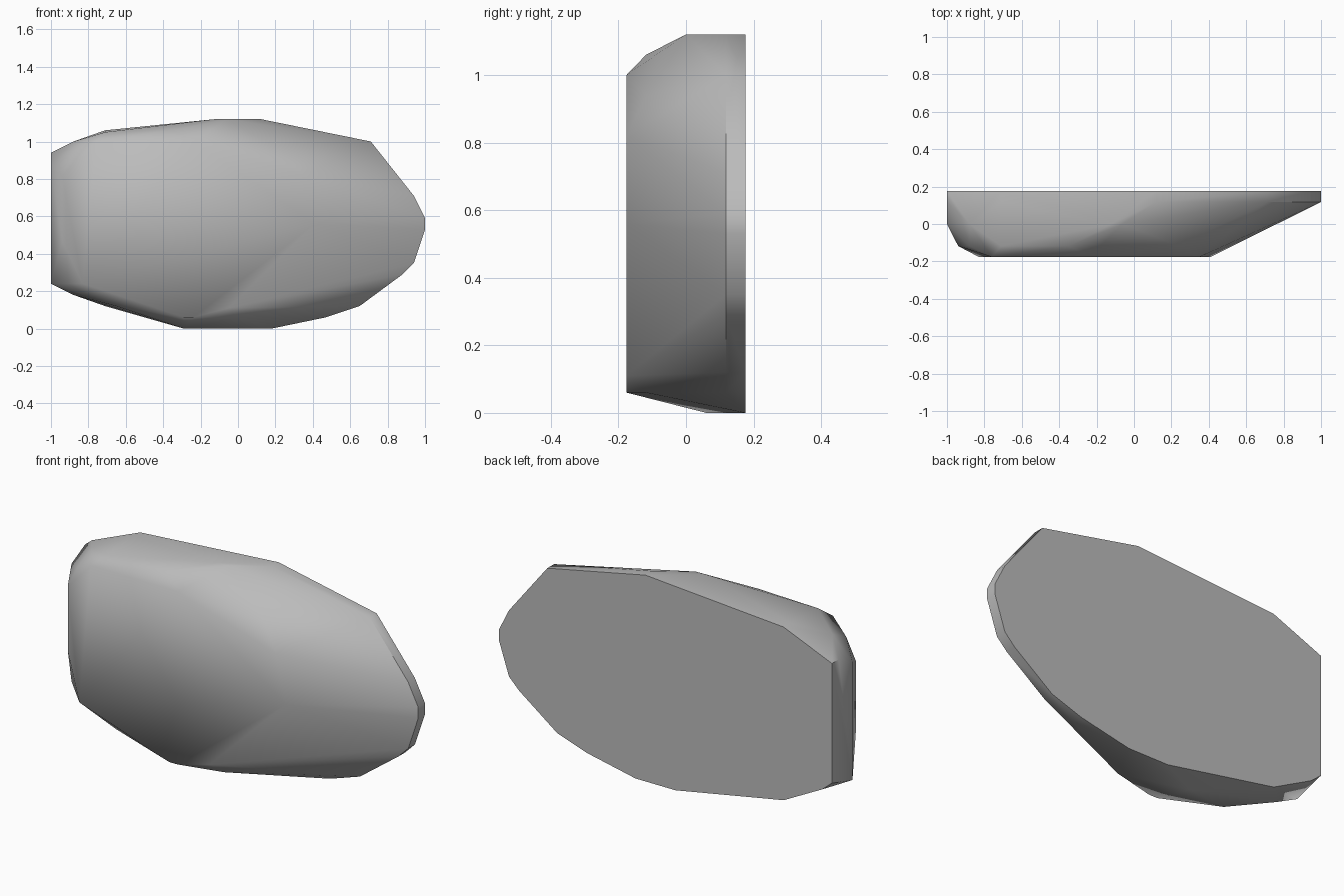
import bpy, bmesh, math

cube = bpy.data.objects.get("Cube")
if cube:
    bpy.data.objects.remove(cube, do_unlink=True)

BACK, RIM, FRONT, BEVEL = 0.176, 0.118, -0.176, -0.118

# Outline (x, z) of the flat back
back = [(-1, .94), (-.71, 1.06), (.12, 1.12), (.71, 1), (.94, .71), (1, .59), (1, .53),
        (.94, .35), (.88, .29), (.65, .12), (.47, .06), (.18, 0), (-.06, 0),
        (-.71, .12), (-.94, .24), (-1, .29)]
# Outline of the flat front
front = [(-.76, 1), (-.24, 1), (.35, .82), (.41, .56), (-.05, .11), (-.24, .06),
         (-.29, .06), (-.83, .24)]
# Chipped corners between front and sides
bevel = [(-.35, 1.06), (-.71, 1.05), (-.88, .94), (-.94, .82), (-.94, .47),
         (-.65, .12), (0, .06), (.24, .94)]
# Widest points of the shoulders
middle = [(-.88, 1), (-.12, 1.12), (-.06, 1.12), (-1, .88), (-1, .24), (-.88, .18)]

points = [(x, BACK, z) for x, z in back]
points += [(x, RIM, z) for x, z in back if x > .3 or z > .9]
points += [(x, FRONT, z) for x, z in front]
points += [(x, BEVEL, z) for x, z in bevel]
points += [(x, 0, z) for x, z in middle]
points.append((-.29, .06, 0))

# Rock: faceted solid wrapped around the outlines
bm = bmesh.new()
for p in points:
    bm.verts.new(p)
hull = bmesh.ops.convex_hull(bm, input=bm.verts[:])
loose = [v for v in bm.verts if not v.link_faces]
bmesh.ops.delete(bm, geom=loose, context='VERTS')
bmesh.ops.dissolve_limit(bm, angle_limit=math.radians(1), verts=bm.verts[:], edges=bm.edges[:])
bmesh.ops.recalc_face_normals(bm, faces=bm.faces[:])
mesh = bpy.data.meshes.new("rock")
bm.to_mesh(mesh)
bm.free()
rock = bpy.data.objects.new("rock", mesh)
bpy.context.collection.objects.link(rock)

# Stone colour
stone = bpy.data.materials.new("grey_stone")
stone.use_nodes = True
colour = (.5, .5, .5, 1)
stone.diffuse_color = colour
stone.node_tree.nodes["Principled BSDF"].inputs["Base Color"].default_value = colour
mesh.materials.append(stone)

# Soft facets with crisp hard edges
bpy.context.view_layer.objects.active = rock
rock.select_set(True)
bpy.ops.object.shade_smooth_by_angle(angle=math.radians(50))
